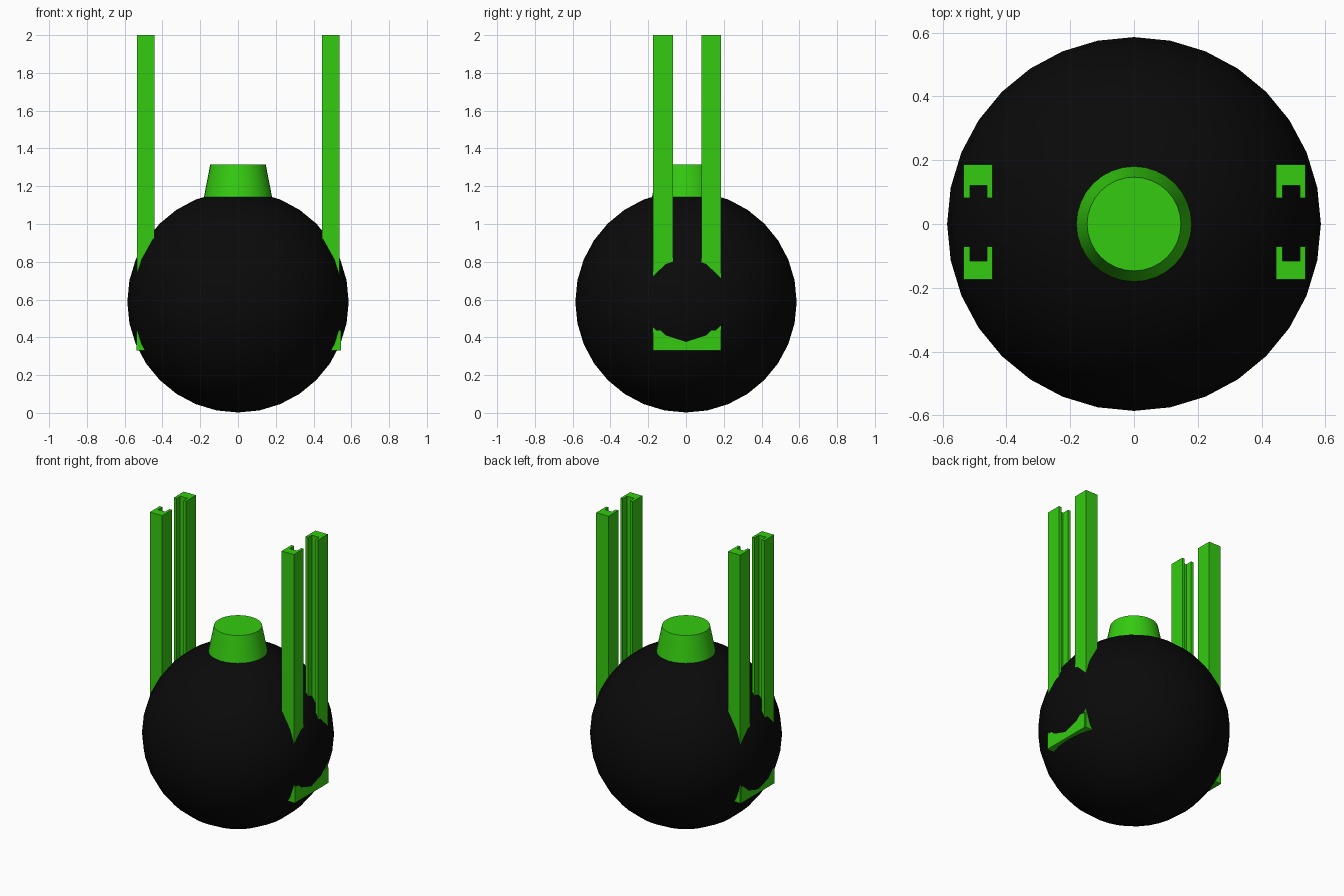
import bpy, bmesh

if "Cube" in bpy.data.objects:
    bpy.data.objects.remove(bpy.data.objects["Cube"])


def material(name, color):
    m = bpy.data.materials.new(name)
    m.diffuse_color = (*color, 1)
    m.use_nodes = True
    m.node_tree.nodes["Principled BSDF"].inputs["Base Color"].default_value = m.diffuse_color
    return m


GREEN = material("green", (0.035, 0.6, 0.005))
BLACK = material("black", (0.003, 0.003, 0.003))


def extrude(name, profile, vector):
    """Solid made by sweeping a closed 3D profile along a vector."""
    bm = bmesh.new()
    face = bm.faces.new([bm.verts.new(p) for p in profile])
    result = bmesh.ops.extrude_face_region(bm, geom=[face], use_keep_orig=True)
    moved = [g for g in result["geom"] if isinstance(g, bmesh.types.BMVert)]
    bmesh.ops.translate(bm, verts=moved, vec=vector)
    bmesh.ops.recalc_face_normals(bm, faces=bm.faces)
    mesh = bpy.data.meshes.new(name)
    bm.to_mesh(mesh)
    bm.free()
    mesh.materials.append(GREEN)
    obj = bpy.data.objects.new(name, mesh)
    bpy.context.collection.objects.link(obj)
    return obj


def channel(x0, x1, open_edge, closed_edge, depth):
    """U-shaped section in (x, other axis), open towards open_edge."""
    a, b = x0 + 0.02, x1 - 0.018
    return [(x0, open_edge), (a, open_edge), (a, depth), (b, depth),
            (b, open_edge), (x1, open_edge), (x1, closed_edge), (x0, closed_edge)]


# Round body
bpy.ops.mesh.primitive_uv_sphere_add(segments=32, ring_count=16, radius=0.586,
                                     location=(0, 0, 0.588))
body = bpy.context.object
body.name = "round_body"
body.data.materials.append(BLACK)
bpy.ops.object.shade_smooth()

# Tapered cap, its foot sunk into the body
bpy.ops.mesh.primitive_cone_add(vertices=32, radius1=0.186, radius2=0.147,
                                depth=0.2, location=(0, 0, 1.214))
cap = bpy.context.object
cap.name = "top_cap"
cap.data.materials.append(GREEN)
bpy.ops.object.shade_smooth_by_angle()

for side, x0, x1 in (("left", -0.534, -0.443), ("right", 0.446, 0.538)):
    # Pair of upright rails with facing grooves
    for end, inner, outer, depth in (("front", -0.07, -0.174, -0.116),
                                     ("back", 0.081, 0.186, 0.12)):
        section = channel(x0, x1, inner, outer, depth)
        extrude(f"{side}_{end}_rail", [(x, y, 0.33) for x, y in section], (0, 0, 1.67))
    # Cross rail joining the feet, groove facing up
    c0, c1 = (x0 - 0.004, x1) if side == "left" else (x0, x1 + 0.007)
    section = channel(c0, c1, 0.435, 0.33, 0.397)
    extrude(f"{side}_cross_rail", [(x, -0.173, z) for x, z in section], (0, 0.355, 0))
